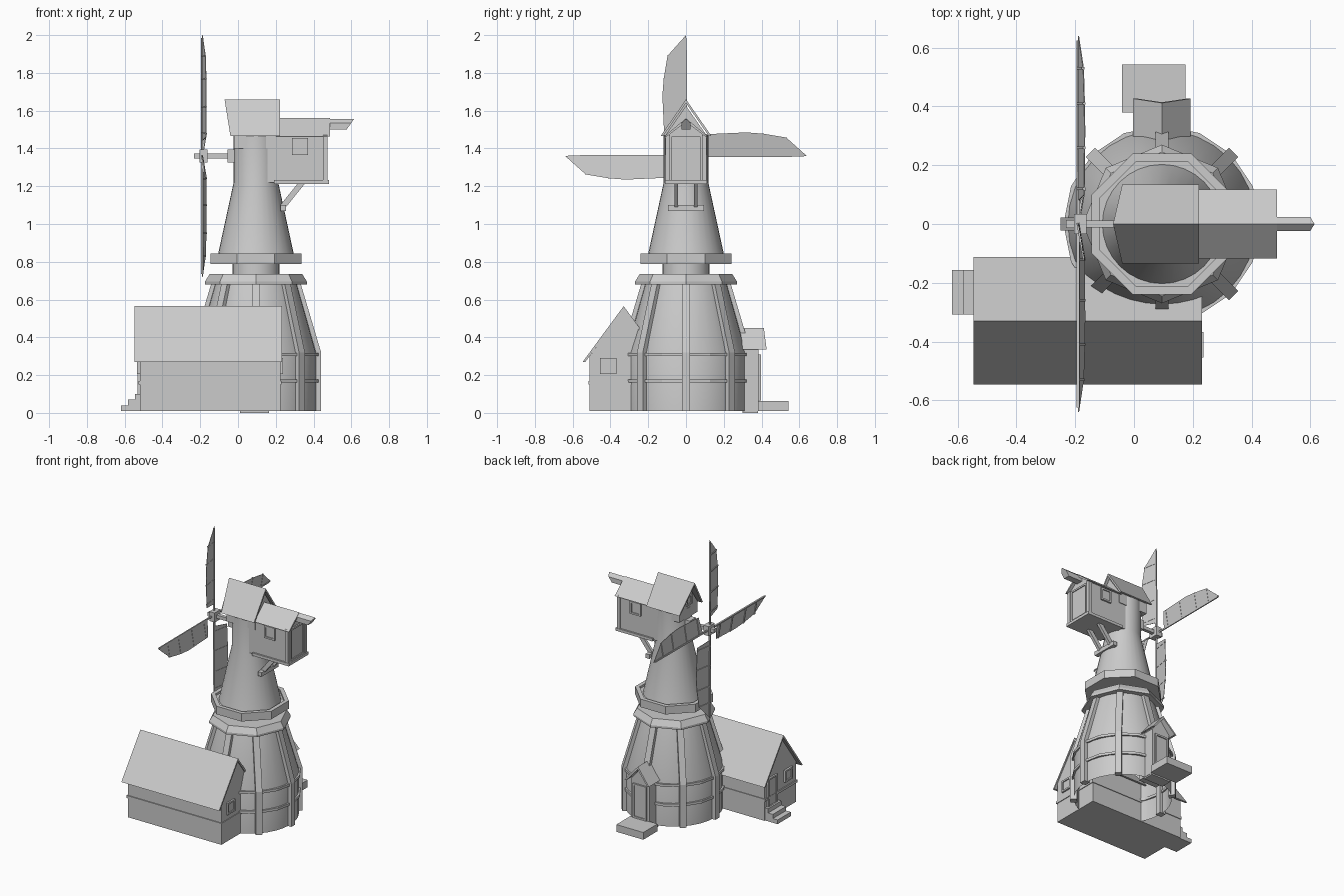
import bpy, bmesh, math
from mathutils import Matrix, Vector

if "Cube" in bpy.data.objects:
    bpy.data.objects.remove(bpy.data.objects["Cube"])

grey = bpy.data.materials.new("plain grey")
grey.use_nodes = True
GREY = (0.6, 0.6, 0.6, 1)
grey.diffuse_color = GREY
grey.node_tree.nodes["Principled BSDF"].inputs["Base Color"].default_value = GREY
CX = 0.095  # tower axis


def finish(name, bm, smooth=False):
    bmesh.ops.recalc_face_normals(bm, faces=bm.faces)
    mesh = bpy.data.meshes.new(name)
    bm.to_mesh(mesh)
    bm.free()
    mesh.materials.append(grey)
    ob = bpy.data.objects.new(name, mesh)
    bpy.context.collection.objects.link(ob)
    if smooth:
        bpy.ops.object.select_all(action='DESELECT')
        ob.select_set(True)
        bpy.context.view_layer.objects.active = ob
        bpy.ops.object.shade_smooth_by_angle(angle=math.radians(25))
    return ob


def prism(name, pts, axis, a, b):
    """Extrude a closed 2D profile along an axis from a to b."""
    place = {'x': lambda p, t: (t, p[0], p[1]),
             'y': lambda p, t: (p[0], t, p[1]),
             'z': lambda p, t: (p[0], p[1], t)}[axis]
    bm = bmesh.new()
    ends = [[bm.verts.new(place(p, t)) for p in pts] for t in (a, b)]
    for ring in ends:
        bm.faces.new(ring)
    for i in range(len(pts)):
        j = (i + 1) % len(pts)
        bm.faces.new((ends[0][i], ends[0][j], ends[1][j], ends[1][i]))
    return finish(name, bm)


def box(name, x, y, z):
    return prism(name, [(x[0], y[0]), (x[1], y[0]), (x[1], y[1]), (x[0], y[1])], 'z', *z)


def lathe(name, profile, sides, turn=0.0, smooth=False, closed=False):
    """Revolve (radius, height) points around the tower axis."""
    bm = bmesh.new()
    rings = []
    for r, z in profile:
        angles = [turn + math.tau * i / sides for i in range(sides)]
        rings.append([bm.verts.new((CX + r * math.cos(a), r * math.sin(a), z)) for a in angles])
    pairs = list(zip(rings, rings[1:])) + ([(rings[-1], rings[0])] if closed else [])
    for lo, hi in pairs:
        for i in range(sides):
            j = (i + 1) % sides
            bm.faces.new((lo[i], lo[j], hi[j], hi[i]))
    if not closed:
        bm.faces.new(rings[-1])
    return finish(name, bm, smooth)


def beam(name, a, b, width, depth):
    """Square bar from point a to point b."""
    a, b = Vector(a), Vector(b)
    d = b - a
    bm = bmesh.new()
    m = Matrix.Translation((a + b) / 2) @ d.to_track_quat('Z', 'Y').to_matrix().to_4x4()
    bmesh.ops.create_cube(bm, size=1, matrix=m @ Matrix.Diagonal((depth, width, d.length, 1)))
    return finish(name, bm)


def gable_roof(name, mid, half, eave, ridge, thick, axis, a, b):
    pts = [(mid - half, eave), (mid, ridge), (mid + half, eave),
           (mid + half - thick, eave), (mid, ridge - thick * 1.4), (mid - half + thick, eave)]
    return prism(name, pts, axis, a, b)


def gable_walls(name, mid, half, base, eave, ridge, axis, a, b):
    pts = [(mid - half, base), (mid + half, base), (mid + half, eave), (mid, ridge), (mid - half, eave)]
    return prism(name, pts, axis, a, b)


def frame(name, axis, at, u, v, out, bar=0.012):
    """Framed opening: four bars and a thin pane standing off a wall at 'at'."""
    lo, hi = sorted((at, at + out))
    pane = sorted((at, at + out * 0.4))
    rects = [((u[0], u[1]), (v[0], v[0] + bar), (lo, hi)), ((u[0], u[1]), (v[1] - bar, v[1]), (lo, hi)),
             ((u[0], u[0] + bar), v, (lo, hi)), ((u[1] - bar, u[1]), v, (lo, hi)), (u, v, pane)]
    for ru, rv, t in rects:
        if axis == 'x':
            box(name, t, ru, rv)
        else:
            box(name, ru, t, rv)


# Tower
lathe("tower_base", [(0.32, 0.01), (0.32, 0.32), (0.215, 0.69)], 32, smooth=True)
lathe("lower_collar", [(0.20, 0.68), (0.27, 0.68), (0.27, 0.695), (0.245, 0.735), (0.10, 0.735)], 8)
lathe("neck", [(0.125, 0.72), (0.125, 0.80)], 24, smooth=True)
lathe("gallery_ring", [(0.12, 0.787), (0.26, 0.787), (0.26, 0.845), (0.23, 0.845), (0.23, 0.83), (0.12, 0.83)],
      8, math.pi / 8, closed=True)
lathe("upper_tower", [(0.205, 0.82), (0.118, 1.22), (0.118, 1.47)], 32, smooth=True)
for z in (0.16, 0.30):
    lathe("hoop", [(0.315, z), (0.335, z), (0.335, z + 0.018), (0.315, z + 0.018)], 16, closed=True)

# Ribs around the tower base
rib_profile = [(0.30, 0.01), (0.345, 0.01), (0.345, 0.32), (0.235, 0.69), (0.20, 0.69), (0.30, 0.32)]
for i in range(8):
    rib = prism("rib", rib_profile, 'y', -0.022, 0.022)
    rib.matrix_world = Matrix.Translation((CX, 0, 0)) @ Matrix.Rotation(i * math.pi / 4, 4, 'Z')

# Cap
gable_walls("cap_gable", 0, 0.105, 1.40, 1.475, 1.625, 'x', -0.02, 0.21)
cap = gable_roof("cap_roof", 0, 0.135, 1.465, 1.66, 0.014, 'x', -0.04, 0.222)
for v in cap.data.vertices:
    if v.co.x < 0:
        v.co.x -= 0.16 * (v.co.z - 1.465)
frame("cap_window", 'x', -0.02, (-0.03, 0.03), (1.49, 1.56), -0.01)

# Cabin
gable_walls("cabin", 0, 0.10, 1.22, 1.47, 1.545, 'x', 0.15, 0.465)
gable_roof("cabin_roof", 0, 0.117, 1.462, 1.56, 0.014, 'x', 0.20, 0.487)
box("cabin_floor", (0.19, 0.483), (-0.112, 0.112), (1.212, 1.232))
frame("cabin_door", 'x', 0.465, (-0.078, 0.078), (1.232, 1.462), 0.01)
for s in (-1, 1):
    box("cabin_post", (0.45, 0.475), sorted((s * 0.085, s * 0.108)), (1.23, 1.47))
    frame("cabin_window", 'y', s * 0.10, (0.285, 0.37), (1.365, 1.455), s * 0.012)
    beam("cabin_strut", (0.34, s * 0.052, 1.22), (0.235, s * 0.052, 1.09), 0.03, 0.02)
beam("strut_board", (0.24, -0.095, 1.085), (0.24, 0.095, 1.085), 0.03, 0.03)
hoist = prism("hoist_beam", [(-0.024, 1.50), (0.024, 1.50), (0.024, 1.535), (0, 1.557), (-0.024, 1.535)],
              'x', 0.45, 0.575)
for v in hoist.data.vertices:
    if v.co.x > 0.5:
        v.co.x += 0.7 * (v.co.z - 1.50)

# House
gable_walls("house", -0.33, 0.18, 0.01, 0.30, 0.55, 'x', -0.52, 0.225)
gable_roof("house_roof", -0.33, 0.217, 0.27, 0.565, 0.014, 'x', -0.547, 0.232)
box("house_band", (-0.527, 0.23), (-0.517, -0.145), (0.15, 0.168))
frame("house_window_left", 'x', 0.225, (-0.455, -0.368), (0.205, 0.29), 0.012)
frame("house_window_right", 'x', -0.52, (-0.455, -0.368), (0.205, 0.29), -0.015)
frame("house_door", 'x', -0.52, (-0.285, -0.18), (0.09, 0.30), -0.012)
for i in range(3):
    box("house_step", (-0.62 + 0.038 * i, -0.50), (-0.308, -0.157), (0.01 + 0.03 * i, 0.04 + 0.03 * i))

# Back porch
gable_walls("porch", CX, 0.072, 0.01, 0.34, 0.425, 'y', 0.25, 0.385)
porch = gable_roof("porch_roof", CX, 0.098, 0.335, 0.45, 0.014, 'y', 0.265, 0.412)
for v in porch.data.vertices:
    if v.co.y > 0.4:
        v.co.y += 0.13 * (0.45 - v.co.z)
frame("porch_door", 'y', 0.385, (0.04, 0.15), (0.065, 0.31), 0.012)
box("porch_step", (-0.04, 0.175), (0.38, 0.543), (0.01, 0.062))
box("porch_footing", (0.01, 0.165), (0.30, 0.38), (0, 0.012))

# Sails: outline in (across, along) from the hub, turned four times
HUB = Vector((-0.19, 0, 1.36))
outline = [(0, 0.08), (0.115, 0.10), (0.125, 0.32), (0.118, 0.41), (0.098, 0.53), (0, 0.64)]
battens = [(0.115, 0.12), (0.122, 0.26), (0.118, 0.41), (0.098, 0.53)]


def sail_point(w, r, off=0.0):
    return (0.17 * w + off, -w, r)


for i in range(4):
    place = Matrix.Translation(HUB) @ Matrix.Rotation(i * math.pi / 2, 4, 'X')
    bm = bmesh.new()
    sheet = [[bm.verts.new(sail_point(w, r, t)) for w, r in outline] for t in (0, 0.003)]
    for ring in sheet:
        bm.faces.new(ring)
    for k in range(len(outline)):
        j = (k + 1) % len(outline)
        bm.faces.new((sheet[0][k], sheet[0][j], sheet[1][j], sheet[1][k]))
    parts = [finish("sail_sheet", bm),
             beam("sail_spar", sail_point(0, 0), sail_point(0.002, 0.625), 0.01, 0.01)]
    parts += [beam("sail_batten", sail_point(0, r), sail_point(w, r), 0.008, 0.01) for w, r in battens]
    for part in parts:
        part.matrix_world = place @ part.matrix_world

# Hub and axle
box("hub_block", (-0.205, -0.162), (-0.034, 0.034), (1.326, 1.394))
box("hub_nose", (-0.232, -0.20), (-0.014, 0.014), (1.346, 1.374))
box("axle", (-0.17, -0.01), (-0.012, 0.012), (1.348, 1.372))
box("axle_bearing", (-0.055, 0.0), (-0.034, 0.034), (1.326, 1.394))
